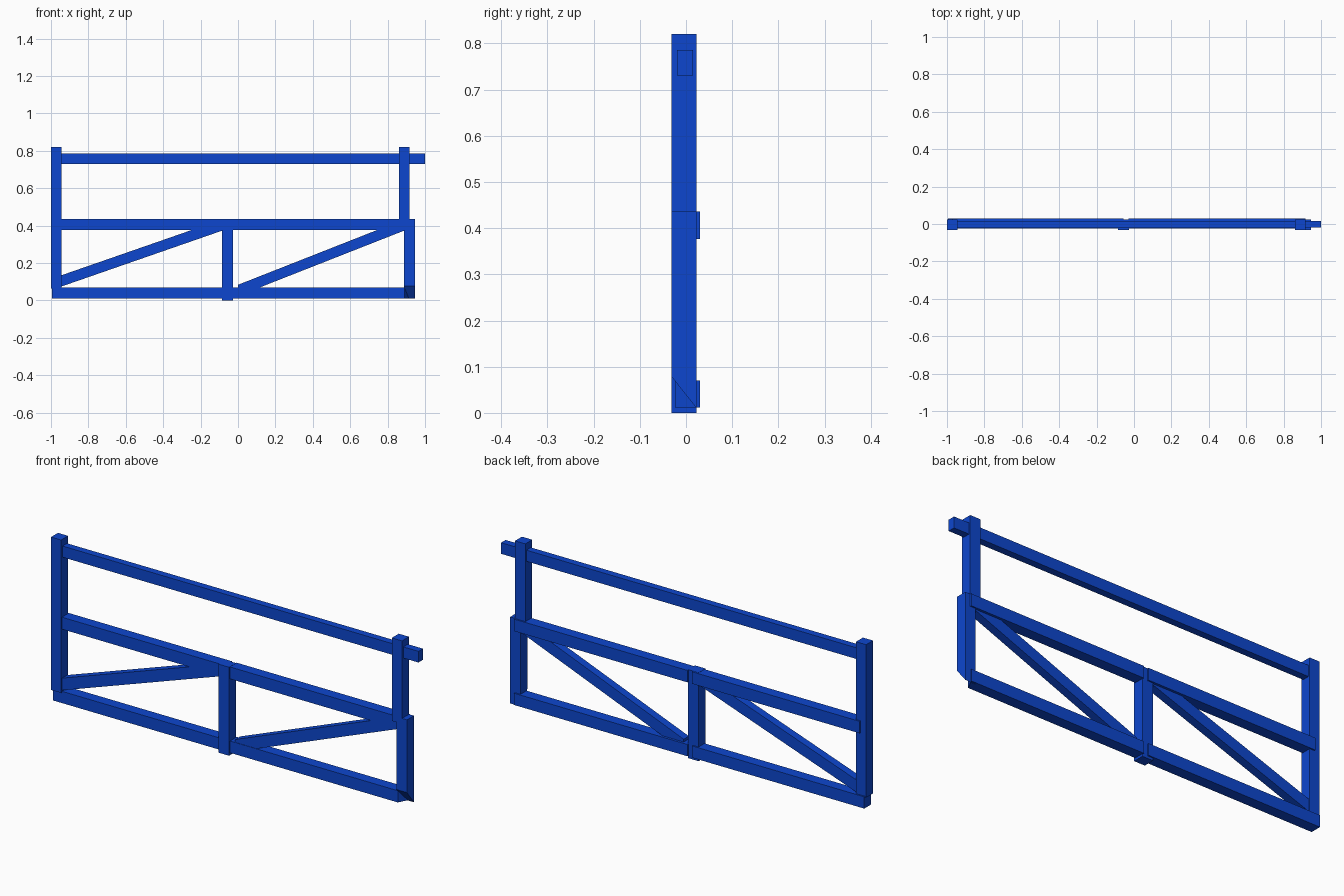
import bpy
import bmesh

cube = bpy.data.objects.get("Cube")
if cube:
    bpy.data.objects.remove(cube, do_unlink=True)

BLUE = (0.004, 0.062, 0.62, 1.0)
paint = bpy.data.materials.new("blue_paint")
paint.use_nodes = True
paint.diffuse_color = BLUE
paint.node_tree.nodes["Principled BSDF"].inputs["Base Color"].default_value = BLUE

POST_Y = (-0.031, 0.023)
RAIL_Y = (-0.024, 0.03)
BRACE_Y = (-0.022, 0.018)
TOP_Y = (-0.02, 0.015)


def prism(name, profile, depth):
    """Extrude an x-z outline between two y positions."""
    bm = bmesh.new()
    front = bm.faces.new([bm.verts.new((x, depth[0], z)) for x, z in profile])
    new = bmesh.ops.extrude_face_region(bm, geom=[front])["geom"]
    moved = [g for g in new if isinstance(g, bmesh.types.BMVert)]
    bmesh.ops.translate(bm, verts=moved, vec=(0, depth[1] - depth[0], 0))
    bmesh.ops.recalc_face_normals(bm, faces=bm.faces)
    mesh = bpy.data.meshes.new(name)
    bm.to_mesh(mesh)
    bm.free()
    mesh.materials.append(paint)
    obj = bpy.data.objects.new(name, mesh)
    bpy.context.collection.objects.link(obj)
    return obj


def bar(name, x0, x1, z0, z1, depth):
    return prism(name, [(x0, z0), (x1, z0), (x1, z1), (x0, z1)], depth)


def brace(name, x0, x1, z0, z1, height=0.06):
    """Sloping bar with upright ends."""
    return prism(name, [(x0, z0), (x1, z1), (x1, z1 + height), (x0, z0 + height)], BRACE_Y)


# Upright posts
bar("hinge_post", -1.0, -0.945, 0.065, 0.82, POST_Y)
bar("middle_post", -0.085, -0.027, 0.0, 0.437, POST_Y)
bar("upper_latch_post", 0.862, 0.918, 0.41, 0.82, POST_Y)
latch_post = bar("lower_latch_post", 0.888, 0.945, 0.01, 0.437, POST_Y)

# Slanted foot of the latch post
for v in latch_post.data.vertices:
    if v.co.z < 0.1 and v.co.y < 0:
        v.co.z = 0.078

# Top rail in two lengths, the second running on as a latch
bar("top_rail_right", -0.96, 0.005, 0.731, 0.786, TOP_Y)
bar("top_rail_left", 0.005, 1.0, 0.731, 0.786, TOP_Y)

# Middle and bottom rails
bar("middle_rail_right", -0.97, -0.055, 0.377, 0.436, RAIL_Y)
bar("middle_rail_left", -0.029, 0.918, 0.377, 0.436, RAIL_Y)
bar("bottom_rail_right", -0.995, -0.055, 0.012, 0.07, RAIL_Y)
bottom_left = bar("bottom_rail_left", -0.029, 0.918, 0.012, 0.07, RAIL_Y)

# Mitred end of the bottom rail
for v in bottom_left.data.vertices:
    if v.co.x > 0.5 and v.co.y < 0:
        v.co.x = 0.89

# Diagonal braces
brace("diagonal_brace_right", -0.955, -0.08, 0.071, 0.375)
brace("diagonal_brace_left", 0.0, 0.892, 0.024, 0.375)
